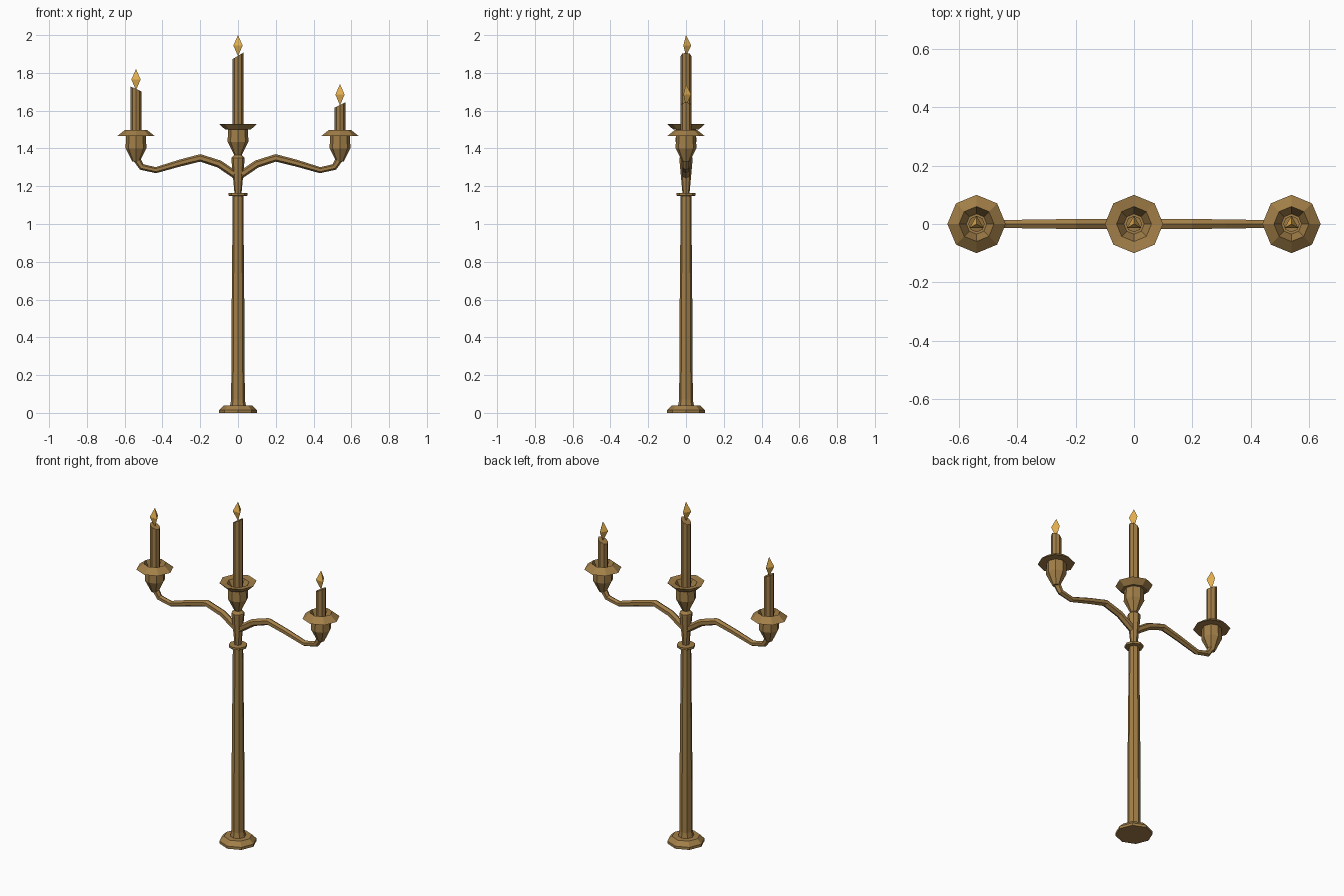
import bpy, bmesh
from math import cos, sin, pi
from mathutils import Vector

if "Cube" in bpy.data.objects:
    bpy.data.objects.remove(bpy.data.objects["Cube"])


def material(name, color):
    m = bpy.data.materials.new(name)
    m.diffuse_color = (*color, 1)
    m.use_nodes = True
    m.node_tree.nodes["Principled BSDF"].inputs["Base Color"].default_value = m.diffuse_color
    return m


BRASS = material("brass", (0.36, 0.21, 0.065))
GOLD = material("flame_gold", (0.80, 0.44, 0.08))


def finish(name, bm, mat):
    bmesh.ops.remove_doubles(bm, verts=bm.verts, dist=1e-5)
    bmesh.ops.recalc_face_normals(bm, faces=bm.faces)
    me = bpy.data.meshes.new(name)
    bm.to_mesh(me)
    bm.free()
    me.materials.append(mat)
    ob = bpy.data.objects.new(name, me)
    bpy.context.collection.objects.link(ob)
    return ob


def skin(name, rings, mat):
    """Join closed rings of points and cap both ends."""
    bm = bmesh.new()
    loops = [[bm.verts.new(p) for p in ring] for ring in rings]
    n = len(loops[0])
    for a, b in zip(loops, loops[1:]):
        for i in range(n):
            j = (i + 1) % n
            bm.faces.new((a[i], a[j], b[j], b[i]))
    bm.faces.new(loops[0])
    bm.faces.new(loops[-1])
    return finish(name, bm, mat)


def lathe(name, profile, mat=BRASS, sides=8, x=0, z=0, phase=0, slant=0):
    """Turn (radius, height) points about a vertical axis; slant tilts the last ring."""
    rings = []
    for k, (r, h) in enumerate(profile):
        s = slant if k == len(profile) - 1 else 0
        ring = []
        for i in range(sides):
            a = phase + 2 * pi * i / sides
            ring.append((x + r * cos(a), r * sin(a), z + h + s * r * cos(a)))
        rings.append(ring)
    return skin(name, rings, mat)


def arm(name, side):
    """Six-sided tapering tube along an S-shaped path in the XZ plane."""
    path = [(0.0, 1.25, .020), (0.10, 1.318, .020), (0.20, 1.35, .020),
            (0.31, 1.322, .018), (0.435, 1.285, .016), (0.51, 1.302, .017),
            (0.54, 1.35, .020)]
    pts = [Vector((side * x, 0, z)) for x, z, r in path]
    rings = []
    for i, p in enumerate(pts):
        t = (pts[min(i + 1, len(pts) - 1)] - pts[max(i - 1, 0)]).normalized()
        up = Vector((-t.z, 0, t.x))
        r = path[i][2]
        rings.append([p + r * (cos(k * pi / 3) * up + sin(k * pi / 3) * Vector((0, 1, 0)))
                      for k in range(6)])
    return skin(name, rings, BRASS)


# foot and tapering column
lathe("foot", [(.10, 0), (.10, .015), (.075, .04), (.03, .04)])
lathe("column", [(.043, .035), (.036, .07), (.035, .40), (.028, 1.15)])

# collar and the flared stem above it
lathe("collar", [(.028, 1.147), (.05, 1.15), (.05, 1.163), (.018, 1.165)])
lathe("stem", [(.018, 1.155), (.035, 1.34), (.035, 1.35), (.020, 1.365), (.02, 1.385)])

# two mirrored arms
for side, label in ((-1, "left"), (1, "right")):
    arm(label + "_arm", side)

# holders: cup with drip plate, candle with slanted top, flame
# label, x, cup rim height, candle top, slant, flame tip
HOLDERS = [("left", -.54, 1.465, 1.715, -.45, 1.82),
           ("centre", 0, 1.50, 1.89, .6, 2.0),
           ("right", .54, 1.465, 1.63, .5, 1.74)]
for label, x, rim, top, slant, tip in HOLDERS:
    cup = [(.020, -.135), (.055, -.065), (.053, 0)]
    if label == "centre":
        plate = [(.068, 0), (.10, .03), (.06, .025)]
    else:
        plate = [(.10, 0), (.06, .032)]
    lathe(label + "_cup", cup + plate + [(.035, -.02)], x=x, z=rim)
    lathe(label + "_candle", [(.028, rim - .04), (.028, top)], x=x, slant=slant)
    lathe(label + "_flame", [(.001, tip - .11), (.028, tip - .055), (.0005, tip)],
          GOLD, sides=3, x=x, phase=pi / 2)
